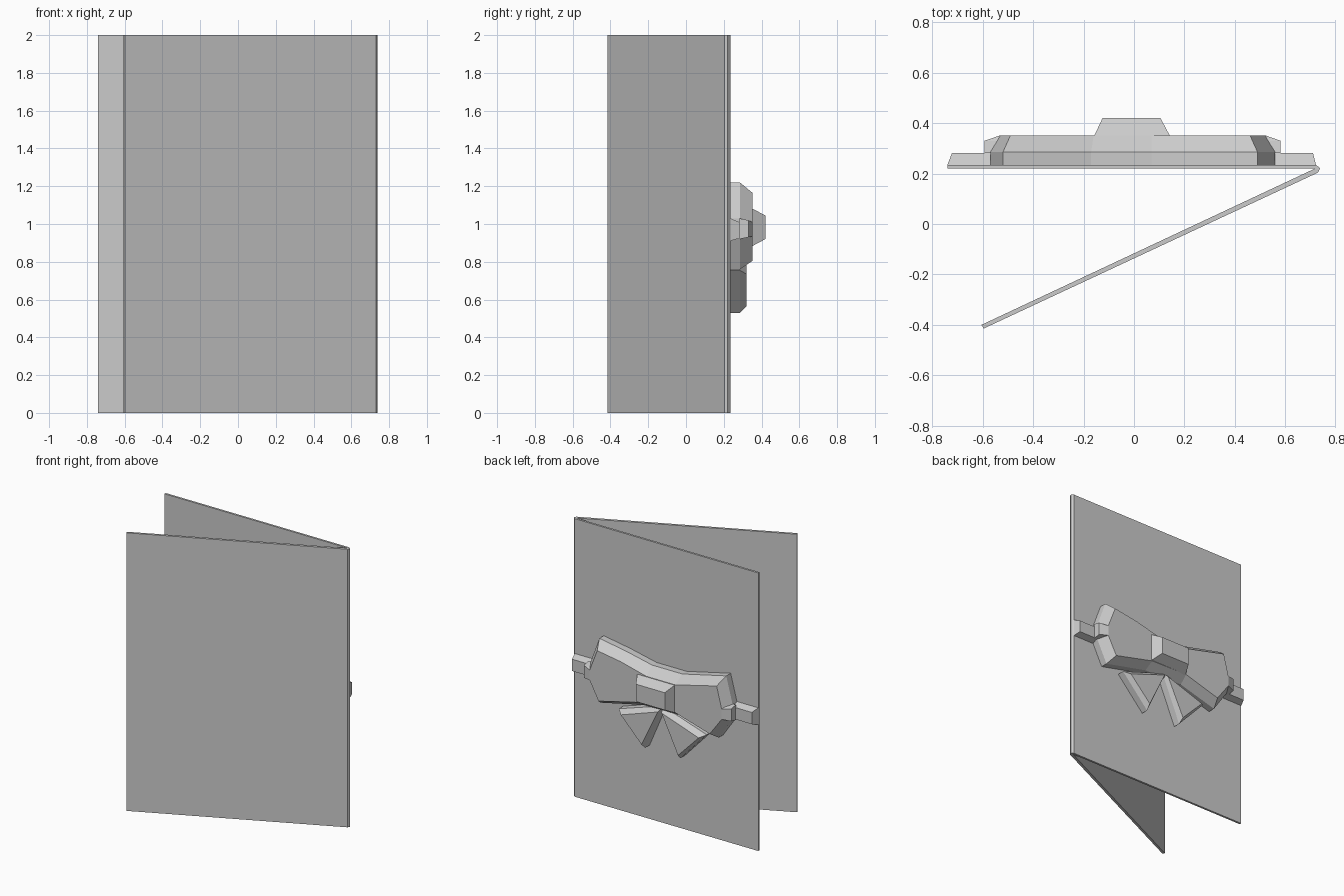
import bpy, bmesh

if "Cube" in bpy.data.objects:
    bpy.data.objects.remove(bpy.data.objects["Cube"])


def loft(name, rings):
    """Solid from matching outline rings; each ring is (y, [(x, z), ...])."""
    bm = bmesh.new()
    loops = [[bm.verts.new((x, y, z)) for x, z in pts] for y, pts in rings]
    n = len(loops[0])
    for a, b in zip(loops, loops[1:]):
        for i in range(n):
            j = (i + 1) % n
            bm.faces.new((a[i], a[j], b[j], b[i]))
    bm.faces.new(loops[0])
    bm.faces.new(loops[-1])
    return finish(name, bm)


def finish(name, bm):
    bmesh.ops.recalc_face_normals(bm, faces=bm.faces)
    me = bpy.data.meshes.new(name)
    bm.to_mesh(me)
    bm.free()
    ob = bpy.data.objects.new(name, me)
    bpy.context.collection.objects.link(ob)
    return ob


def panel(name, outline, height=2.0):
    """Upright sheet from a plan outline in x, y."""
    bm = bmesh.new()
    f = bm.faces.new([bm.verts.new((x, y, 0)) for x, y in outline])
    top = bmesh.ops.extrude_face_region(bm, geom=[f])["geom"]
    bmesh.ops.translate(bm, vec=(0, 0, height),
                        verts=[v for v in top if isinstance(v, bmesh.types.BMVert)])
    return finish(name, bm)


def rect(x0, x1, z0, z1):
    return [(x0, z0), (x1, z0), (x1, z1), (x0, z1)]


B = 0.235  # outer surface of the back cover

# folded card: two covers meeting at the right-hand fold
panel("back_cover", [(-.74, .22), (.722, .22), (.722, B), (-.74, B)])
panel("front_cover", [(-.605, -.40), (-.597, -.415), (.73, .204), (.738, .221),
                      (.722, B), (.718, .22)])

# ribbon across the cover
loft("ribbon", [(B, rect(-.74, .722, .91, 1.03)),
                (.282, rect(-.722, .71, .925, 1.01))])

# bow loops
outer = [(-.52, 1.22), (-.17, 1.14), (.07, 1.14), (.28, 1.185), (.49, 1.22),
         (.56, 1.03), (.56, .92), (.48, .76), (.14, .835), (-.17, .84),
         (-.46, .76), (-.57, .92), (-.57, 1.03)]
inner = [(-.49, 1.165), (-.16, 1.085), (.07, 1.085), (.27, 1.135), (.46, 1.165),
         (.52, 1.01), (.52, .935), (.45, .805), (.135, .88), (-.16, .885),
         (-.435, .805), (-.53, .935), (-.53, 1.01)]
loft("bow_loops", [(B, outer), (.285, outer), (.352, inner)])

# folded loop ends above the ribbon
for side, x_in, x_out in (("left", -.53, -.593), ("right", .52, .582)):
    loft(f"loop_end_{side}", [(.281, rect(x_in, x_out, .92, 1.03)),
                              (.33, rect(x_in, x_out, .93, 1.02)),
                              (.352, rect(x_in * .98, x_in, .935, 1.01))])

# centre knot
loft("knot", [(.345, rect(-.16, .145, .88, 1.085)),
              (.42, rect(-.125, .105, .92, 1.045))])

# hanging ribbon tails
for side, s, off in (("left", -1, -.03), ("right", 1, 0)):
    base = [(off + s * x, z) for x, z in ((-.02, .87), (.335, .755), (.125, .53))]
    face = [(off + s * x, z) for x, z in ((0, .835), (.295, .735), (.13, .565))]
    loft(f"tail_{side}", [(B, base), (.285, base), (.32, face)])
